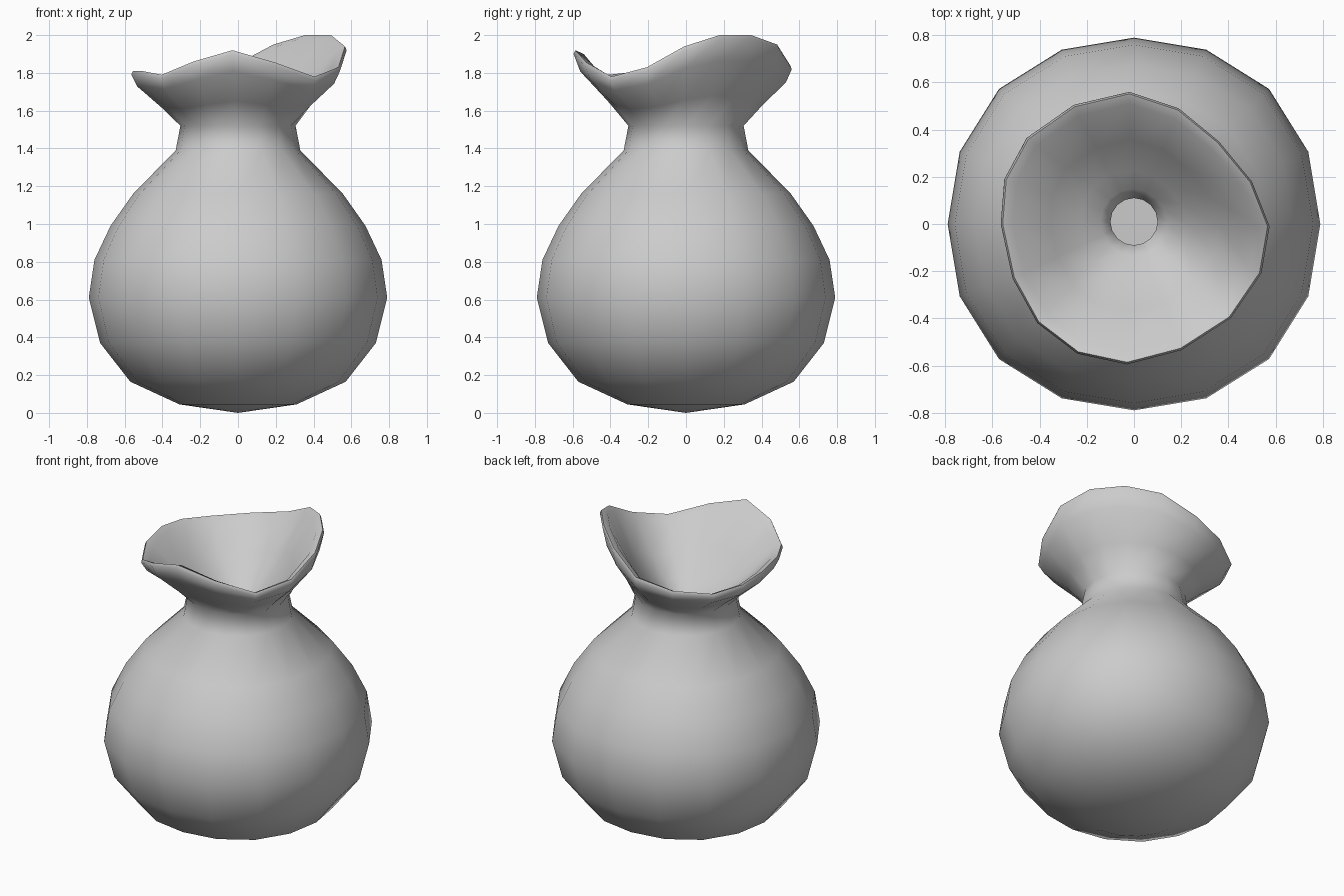
import bpy, bmesh, math
from mathutils import Vector

if "Cube" in bpy.data.objects:
    bpy.data.objects.remove(bpy.data.objects["Cube"])

N = 16

# Wavy mouth of the sack, counter-clockwise starting at +x
rim = [Vector(p) for p in [
    (.575, -.01, 1.94), (.50, .18, 2.0), (.36, .35, 2.0), (.19, .49, 1.95),
    (-.02, .56, 1.84), (-.255, .505, 1.79), (-.455, .365, 1.77), (-.55, .19, 1.79),
    (-.565, 0, 1.81), (-.515, -.23, 1.81), (-.41, -.42, 1.79), (-.24, -.55, 1.86),
    (-.03, -.595, 1.92), (.20, -.535, 1.855), (.41, -.40, 1.78), (.54, -.21, 1.83)]]

# Belly and neck profile: radius, height
belly = [(.31, .045), (.57, .165), (.73, .37), (.79, .61), (.76, .81),
         (.675, .99), (.555, 1.16), (.33, 1.39), (.305, 1.52)]


def circle(r, z, bulge=0.0, cy=0.0):
    pts = []
    for i in range(N):
        a = 2 * math.pi * i / N
        k = r * (1 + bulge * math.sin(2 * a) ** 2)
        pts.append(Vector((k * math.cos(a), k * math.sin(a) + cy, z)))
    return pts


def blend(a, b, t, tz):
    return [Vector((p.x + (q.x - p.x) * t, p.y + (q.y - p.y) * t, p.z + (q.z - p.z) * tz))
            for p, q in zip(a, b)]


# Outside of belly and neck
rings = [circle(r, z, .025 if r > .5 else 0) for r, z in belly]
neck = rings[-1]

# Outside of the flared mouth, then the thin lip
rings.append(blend(neck, rim, .38, .33))
rings.append(blend(neck, rim, .88, .72))
rings.append([p - Vector((0, 0, .02)) for p in rim])
rings.append([Vector((p.x * .985, p.y * .985, p.z)) for p in rim])

# Inside funnel down to the small hole
hole = circle(.10, 1.42, cy=.01)
lip = [Vector((p.x * .91, p.y * .91, p.z - .02)) for p in rim]
rings.append(lip)
rings.append(blend(hole, lip, .62, .55))
rings.append(blend(hole, lip, .30, .28))
rings.append(blend(hole, lip, .10, .12))
rings.append(hole)
rings.append(circle(.10, 1.32, cy=.01))

bm = bmesh.new()
loops = [[bm.verts.new(p) for p in ring] for ring in rings]
for a, b in zip(loops, loops[1:]):
    for i in range(N):
        j = (i + 1) % N
        bm.faces.new((a[i], a[j], b[j], b[i]))

# Rounded bottom and floor of the hole
bottom = bm.verts.new((0, 0, 0))
for i in range(N):
    bm.faces.new((bottom, loops[0][(i + 1) % N], loops[0][i]))
bm.faces.new(loops[-1])
bmesh.ops.recalc_face_normals(bm, faces=bm.faces)

mesh = bpy.data.meshes.new("sack")
bm.to_mesh(mesh)
bm.free()
sack = bpy.data.objects.new("sack", mesh)
bpy.context.collection.objects.link(sack)
bpy.context.view_layer.objects.active = sack
sack.select_set(True)
bpy.ops.object.shade_smooth_by_angle(angle=math.radians(75))
